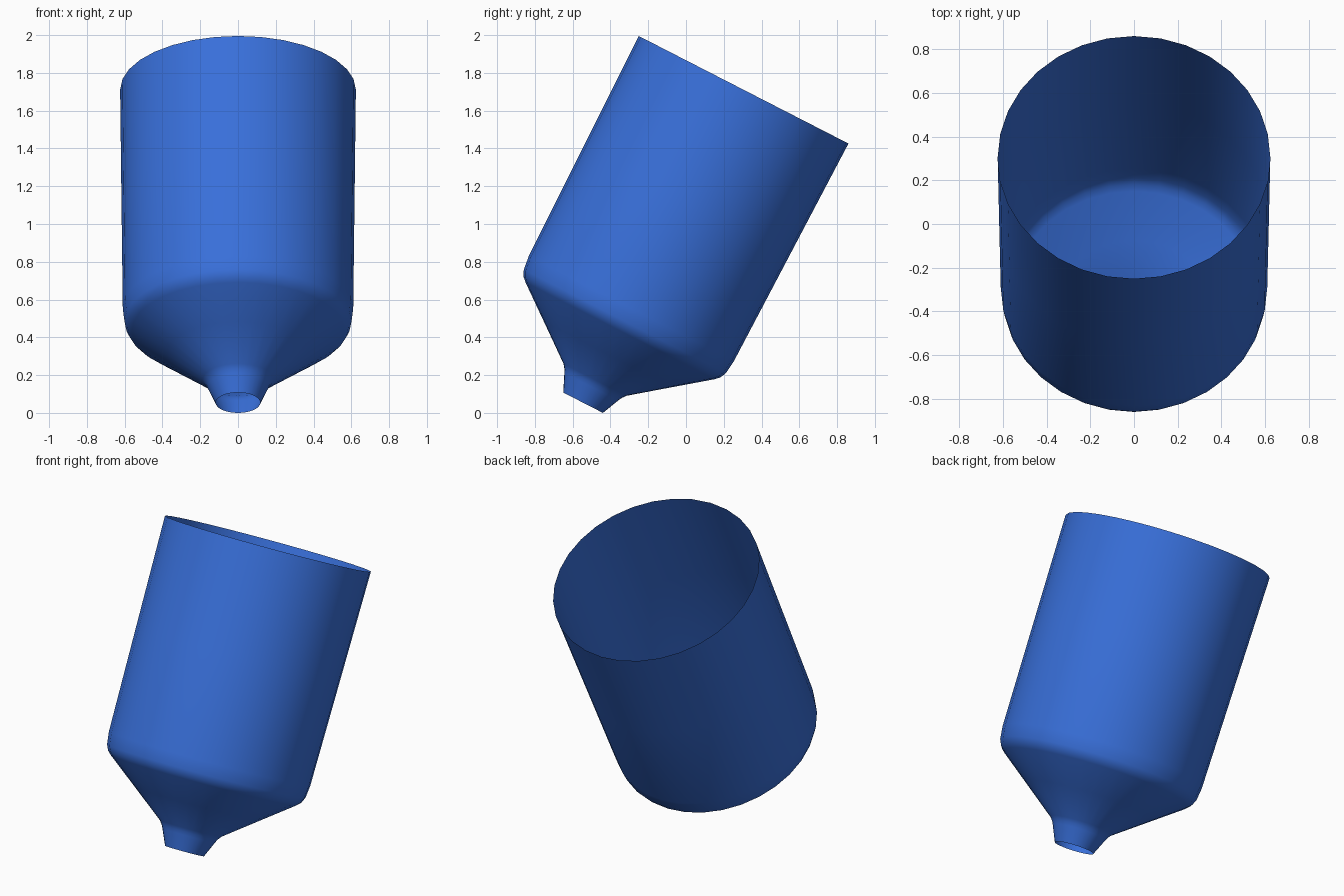
import bpy, bmesh, math
from mathutils import Matrix, Vector

if "Cube" in bpy.data.objects:
    bpy.data.objects.remove(bpy.data.objects["Cube"])

SIDES = 32
TILT = math.radians(-27.15)
# profile: radius, distance along the axis from the spout mouth
PROFILE = [(0.118, 0.0), (0.160, 0.095), (0.170, 0.115), (0.187, 0.137),
           (0.380, 0.287), (0.562, 0.428), (0.585, 0.450), (0.601, 0.484),
           (0.610, 0.560), (0.617, 1.2), (0.624, 1.862)]

# open thin-walled bell with a narrow open spout
bm = bmesh.new()
rings = [[bm.verts.new((r * math.sin(2 * math.pi * i / SIDES),
                        r * math.cos(2 * math.pi * i / SIDES), h))
          for i in range(SIDES)] for r, h in PROFILE]
for low, high in zip(rings, rings[1:]):
    for i in range(SIDES):
        j = (i + 1) % SIDES
        bm.faces.new((low[i], high[i], high[j], low[j])).smooth = True
bmesh.ops.recalc_face_normals(bm, faces=bm.faces)
if sum(f.normal.dot(Vector((f.calc_center_median().x, f.calc_center_median().y, 0))) for f in bm.faces) < 0:
    bmesh.ops.reverse_faces(bm, faces=bm.faces)

# lean it backwards and stand it on the ground, centred
bm.transform(Matrix.Rotation(TILT, 4, 'X'))
ys = [v.co.y for v in bm.verts]
bottom = min(v.co.z for v in bm.verts)
bm.transform(Matrix.Translation((0, -(min(ys) + max(ys)) / 2, -bottom)))

mesh = bpy.data.meshes.new("tilted_funnel_cup")
bm.to_mesh(mesh)
bm.free()
cup = bpy.data.objects.new("tilted_funnel_cup", mesh)
bpy.context.collection.objects.link(cup)

blue = bpy.data.materials.new("blue")
blue.diffuse_color = (0.04, 0.16, 0.70, 1)
blue.use_nodes = True
blue.node_tree.nodes["Principled BSDF"].inputs["Base Color"].default_value = blue.diffuse_color
mesh.materials.append(blue)
